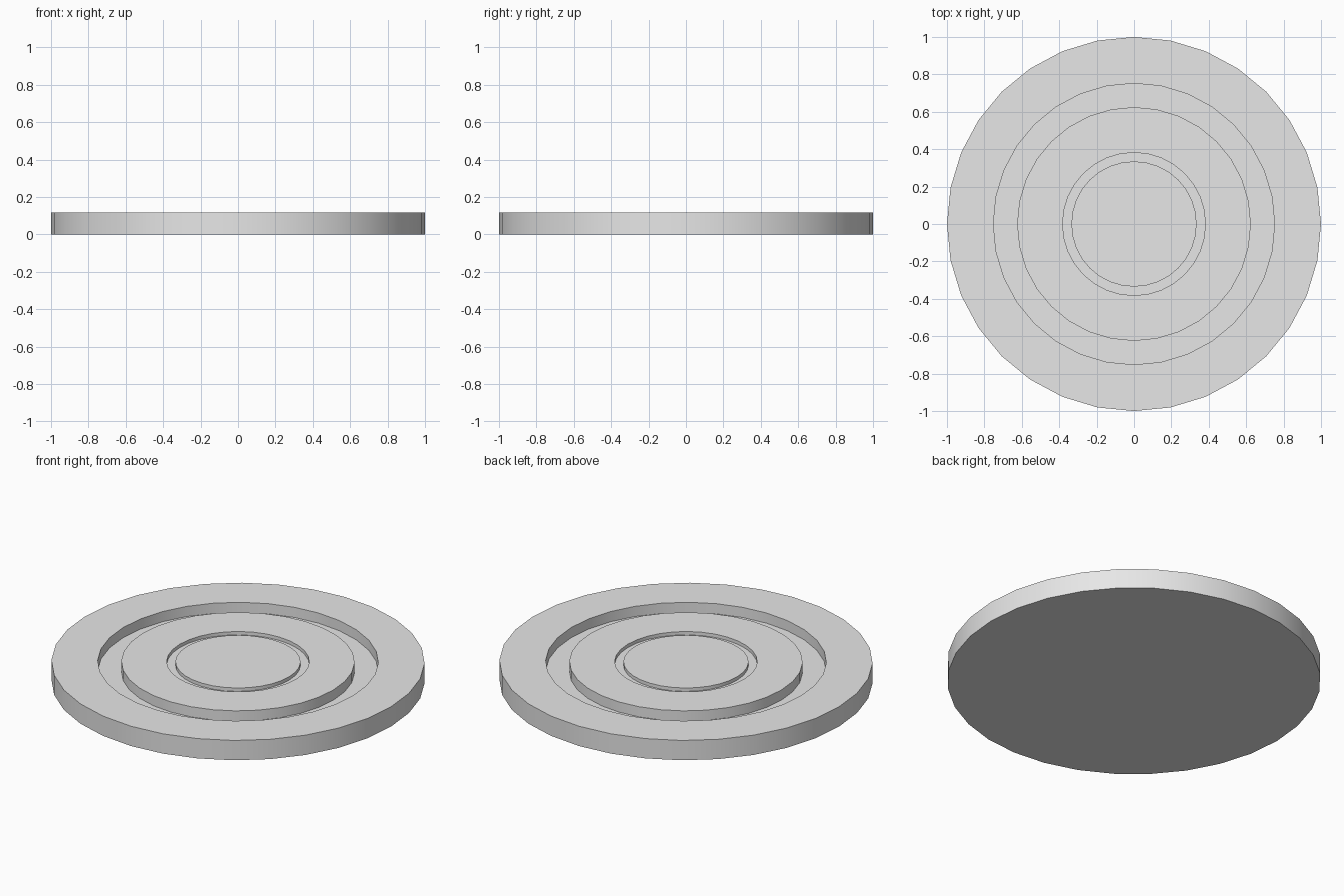
import bpy, bmesh, math

if "Cube" in bpy.data.objects:
    bpy.data.objects.remove(bpy.data.objects["Cube"], do_unlink=True)

SIDES = 32
TOP = 0.117
GROOVE = TOP - 0.06      # floor of the wide groove
SLOT = TOP - 0.02        # floor of the narrow groove

grey = bpy.data.materials.new("light grey")
grey.use_nodes = True
grey.diffuse_color = (0.8, 0.8, 0.8, 1)
grey.node_tree.nodes["Principled BSDF"].inputs["Base Color"].default_value = (0.8, 0.8, 0.8, 1)

# Half section, from the rim of the underside to the central plateau
profile = [(1, 0), (1, TOP), (0.752, TOP), (0.752, GROOVE), (0.625, GROOVE),
           (0.625, TOP), (0.382, TOP), (0.382, SLOT), (0.335, SLOT), (0.335, TOP)]

# Turn the section into rings, bridge them and cap both ends
bm = bmesh.new()
angles = [2 * math.pi * i / SIDES for i in range(SIDES)]
rings = [[bm.verts.new((r * math.cos(a), r * math.sin(a), z)) for a in angles]
         for r, z in profile]
for low, high in zip(rings, rings[1:]):
    for i in range(SIDES):
        j = (i + 1) % SIDES
        bm.faces.new((low[i], low[j], high[j], high[i]))
bm.faces.new(rings[0][::-1])
bm.faces.new(rings[-1])
bmesh.ops.recalc_face_normals(bm, faces=bm.faces)

mesh = bpy.data.meshes.new("grooved_disc")
bm.to_mesh(mesh)
bm.free()
mesh.materials.append(grey)
disc = bpy.data.objects.new("grooved_disc", mesh)
bpy.context.collection.objects.link(disc)

# Smooth round walls, crisp rims
bpy.ops.object.select_all(action="DESELECT")
disc.select_set(True)
bpy.context.view_layer.objects.active = disc
bpy.ops.object.shade_smooth_by_angle(angle=math.radians(30))
